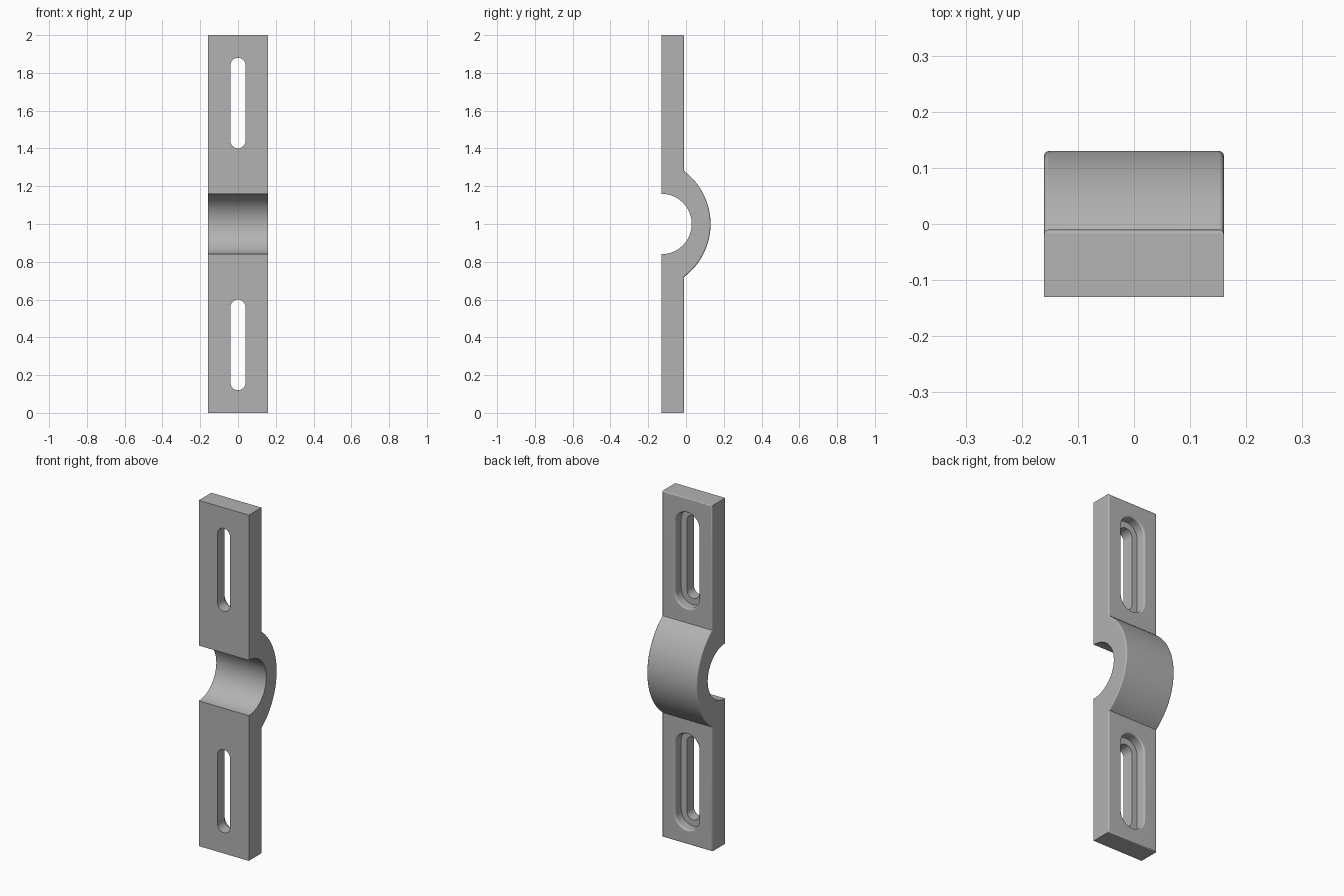
import bpy, bmesh, math
from mathutils import Vector

cube = bpy.data.objects.get("Cube")
if cube:
    bpy.data.objects.remove(cube, do_unlink=True)

HALF_W = 0.16
FRONT, BACK, CREST = -0.13, -0.01, 0.13
BORE_R, ARCH_R = 0.16, 0.35
FILLET = 0.008

grey = bpy.data.materials.new("plain grey")
grey.use_nodes = True
colour = (0.45, 0.45, 0.45, 1)
grey.diffuse_color = colour
grey.node_tree.nodes["Principled BSDF"].inputs["Base Color"].default_value = colour


def arc(cy, cz, r, start, end, n):
    """Points (y, z) on an arc, angles measured from +y."""
    return [(cy + r * math.cos(a), cz + r * math.sin(a))
            for a in (start + (end - start) * i / n for i in range(n + 1))]


def make_object(name, bm):
    bmesh.ops.recalc_face_normals(bm, faces=bm.faces)
    mesh = bpy.data.meshes.new(name)
    bm.to_mesh(mesh)
    bm.free()
    mesh.materials.append(grey)
    obj = bpy.data.objects.new(name, mesh)
    bpy.context.scene.collection.objects.link(obj)
    return obj


# Strap: side profile with half-round bore and arched back, extruded across x
half_angle = math.acos((BACK - CREST + ARCH_R) / ARCH_R)
profile = [(FRONT, 0), (BACK, 0)]
profile += arc(CREST - ARCH_R, 1, ARCH_R, -half_angle, half_angle, 40)
profile += [(BACK, 2), (FRONT, 2)]
profile += arc(FRONT, 1, BORE_R, math.pi / 2, -math.pi / 2, 40)

bm = bmesh.new()
side = bm.faces.new([bm.verts.new((-HALF_W, y, z)) for y, z in profile])
extruded = bmesh.ops.extrude_face_region(bm, geom=[side])["geom"]
bmesh.ops.translate(bm, vec=(2 * HALF_W, 0, 0),
                    verts=[v for v in extruded if isinstance(v, bmesh.types.BMVert)])
if len(side.link_loops if hasattr(side, "link_loops") else side.loops) and not any(
        f.is_valid and all(v.co.x < 0 for v in f.verts) for f in bm.faces):
    bm.faces.new([v for v in bm.verts if v.co.x < 0])
bmesh.ops.recalc_face_normals(bm, faces=bm.faces)


# Rounded back rim
def on_back(v):
    in_bore = math.hypot(v.co.y - FRONT, v.co.z - 1) < BORE_R + 0.01
    return v.co.y > BACK - 0.001 and not in_bore


rim = [e for e in bm.edges if all(on_back(v) for v in e.verts)
       and (abs(e.verts[0].co.x - e.verts[1].co.x) < 0.001
            or all(min(v.co.z, 2 - v.co.z) < 0.001 for v in e.verts))]
bmesh.ops.bevel(bm, geom=rim, offset=FILLET, segments=3, profile=0.5, affect='EDGES')
strap = make_object("clamp_strap", bm)


# Slot cutter: stadium rings lofted through the slot, recess and rounded lip
def slot_cutter(z_mid):
    lip, recess, slot = 0.01, 0.076, 0.04
    floor = BACK - 0.055
    rings = [(FRONT - 0.05, slot), (floor, slot), (floor, recess)]
    for i in range(5):
        a = math.pi / 2 * i / 4
        rings.append((BACK - lip + lip * math.sin(a), recess + lip * (1 - math.cos(a))))
    rings.append((BACK + 0.05, recess + lip))
    bm = bmesh.new()
    loops = []
    for y, r in rings:
        pts = (arc(0, z_mid + 0.2, r, 0, math.pi, 16)
               + arc(0, z_mid - 0.2, r, math.pi, 2 * math.pi, 16))
        loops.append([bm.verts.new((x, y, z)) for x, z in pts])
    for a, b in zip(loops, loops[1:]):
        for i in range(len(a)):
            j = (i + 1) % len(a)
            bm.faces.new((a[i], a[j], b[j], b[i]))
    bm.faces.new(loops[0])
    bm.faces.new(loops[-1])
    cutter = make_object("slot_cutter", bm)
    cutter.hide_render = True
    return cutter


bpy.ops.object.select_all(action='DESELECT')
bpy.context.view_layer.objects.active = strap
strap.select_set(True)
for z_mid in (0.36, 1.64):
    cutter = slot_cutter(z_mid)
    cut = strap.modifiers.new("slot", 'BOOLEAN')
    cut.operation, cut.solver, cut.object = 'DIFFERENCE', 'EXACT', cutter
    bpy.ops.object.modifier_apply(modifier=cut.name)
    bpy.data.objects.remove(cutter, do_unlink=True)

# Smooth curves with crisp edges and flat faces
bpy.ops.object.shade_smooth_by_angle(angle=math.radians(32))
weighted = strap.modifiers.new("flat_faces", 'WEIGHTED_NORMAL')
weighted.keep_sharp = True
